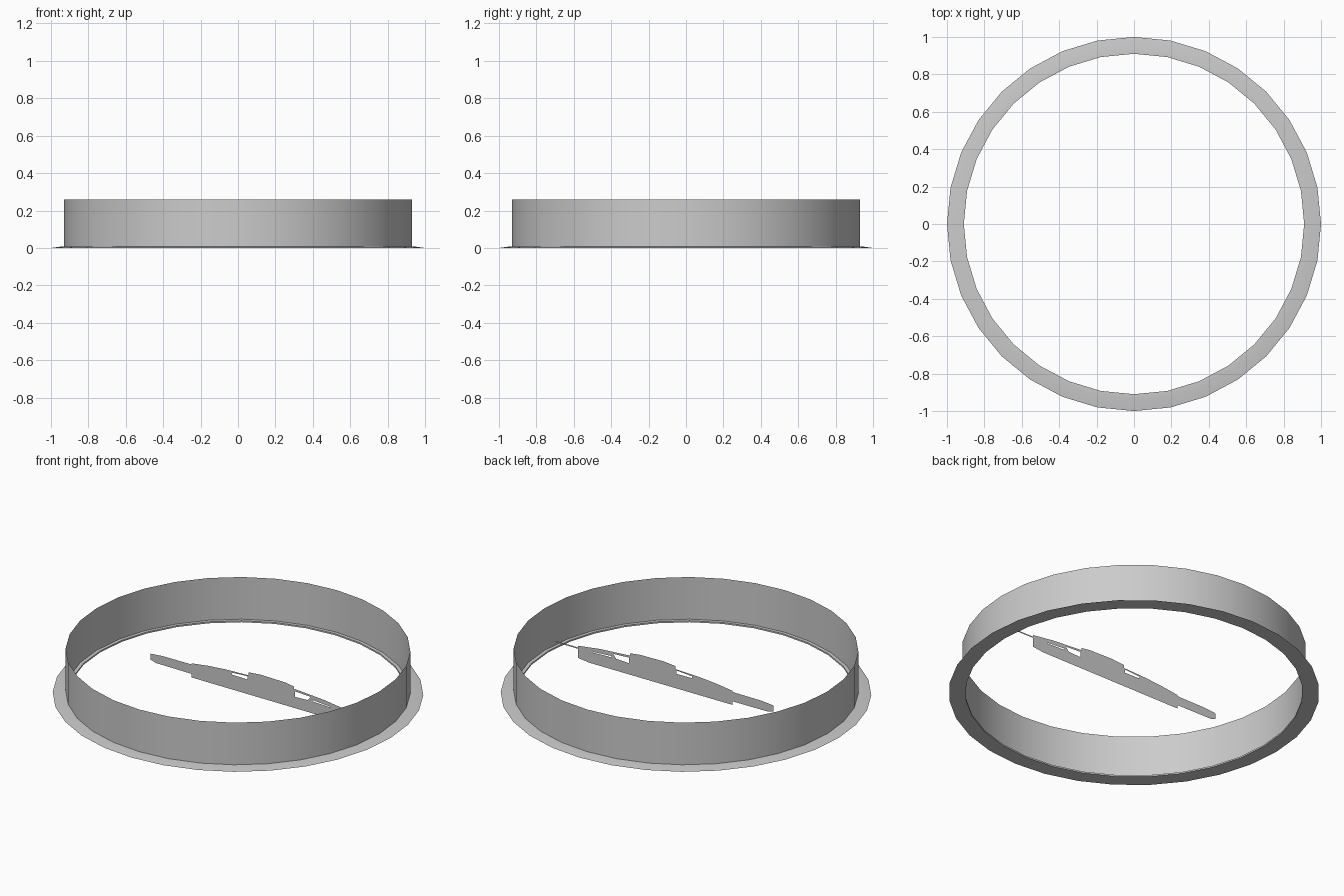
import bpy, bmesh, math

if "Cube" in bpy.data.objects:
    bpy.data.objects.remove(bpy.data.objects["Cube"])

SIDES = 32


def lathe(name, profile, closed):
    """Spin an (r, z) profile round the z axis with 32 sides."""
    bm = bmesh.new()
    rings = []
    for i in range(SIDES):
        a = 2 * math.pi * i / SIDES
        rings.append([bm.verts.new((r * math.cos(a), r * math.sin(a), z)) for r, z in profile])
    n = len(profile)
    for i in range(SIDES):
        p, q = rings[i], rings[(i + 1) % SIDES]
        for j in range(n if closed else n - 1):
            k = (j + 1) % n
            bm.faces.new((p[j], q[j], q[k], p[k]))
    if closed:
        bmesh.ops.recalc_face_normals(bm, faces=bm.faces)
    me = bpy.data.meshes.new(name)
    bm.to_mesh(me)
    bm.free()
    ob = bpy.data.objects.new(name, me)
    bpy.context.collection.objects.link(ob)
    select(ob)
    bpy.ops.object.shade_smooth_by_angle(angle=math.radians(30))
    return ob


def select(ob):
    bpy.ops.object.select_all(action='DESELECT')
    ob.select_set(True)
    bpy.context.view_layer.objects.active = ob


# Thin base flange with a tapering outer lip
lathe("base_flange", [(0.91, 0), (1.0, 0), (0.935, 0.009), (0.91, 0.009)], True)

# Paper-thin upright wall
lathe("ring_wall", [(0.93, 0.009), (0.93, 0.26)], False)

# Flat upright silhouette across the middle: outline then openings, as (x, z)
outline = [(-0.575, 0.047), (-0.54, 0.037), (-0.305, 0.035), (-0.305, 0.014),
           (0.64, 0.013), (0.712, 0.022), (0.712, 0.076), (0.86, 0.076),
           (0.86, 0.084), (0.712, 0.084), (0.712, 0.094), (0.57, 0.113),
           (0.37, 0.127), (0.37, 0.14), (0.31, 0.149), (0.15, 0.152),
           (0.07, 0.145), (0.07, 0.127), (-0.08, 0.122), (-0.2, 0.112),
           (-0.305, 0.098), (-0.305, 0.091), (-0.5, 0.09), (-0.575, 0.083)]
openings = [[(-0.04, 0.102), (0.063, 0.1), (0.063, 0.12), (-0.04, 0.113)],
            [(0.375, 0.08), (0.46, 0.084), (0.48, 0.108), (0.375, 0.113)],
            [(0.49, 0.084), (0.61, 0.08), (0.61, 0.084), (0.49, 0.092)]]

cu = bpy.data.curves.new("silhouette_plate", 'CURVE')
cu.dimensions = '2D'
cu.fill_mode = 'BOTH'
for pts in [outline] + openings:
    sp = cu.splines.new('POLY')
    sp.points.add(len(pts) - 1)
    for p, (x, z) in zip(sp.points, pts):
        p.co = (x, z, 0, 1)
    sp.use_cyclic_u = True
plate = bpy.data.objects.new("silhouette_plate", cu)
plate.rotation_euler.x = math.pi / 2
bpy.context.collection.objects.link(plate)
select(plate)
bpy.ops.object.convert(target='MESH')
